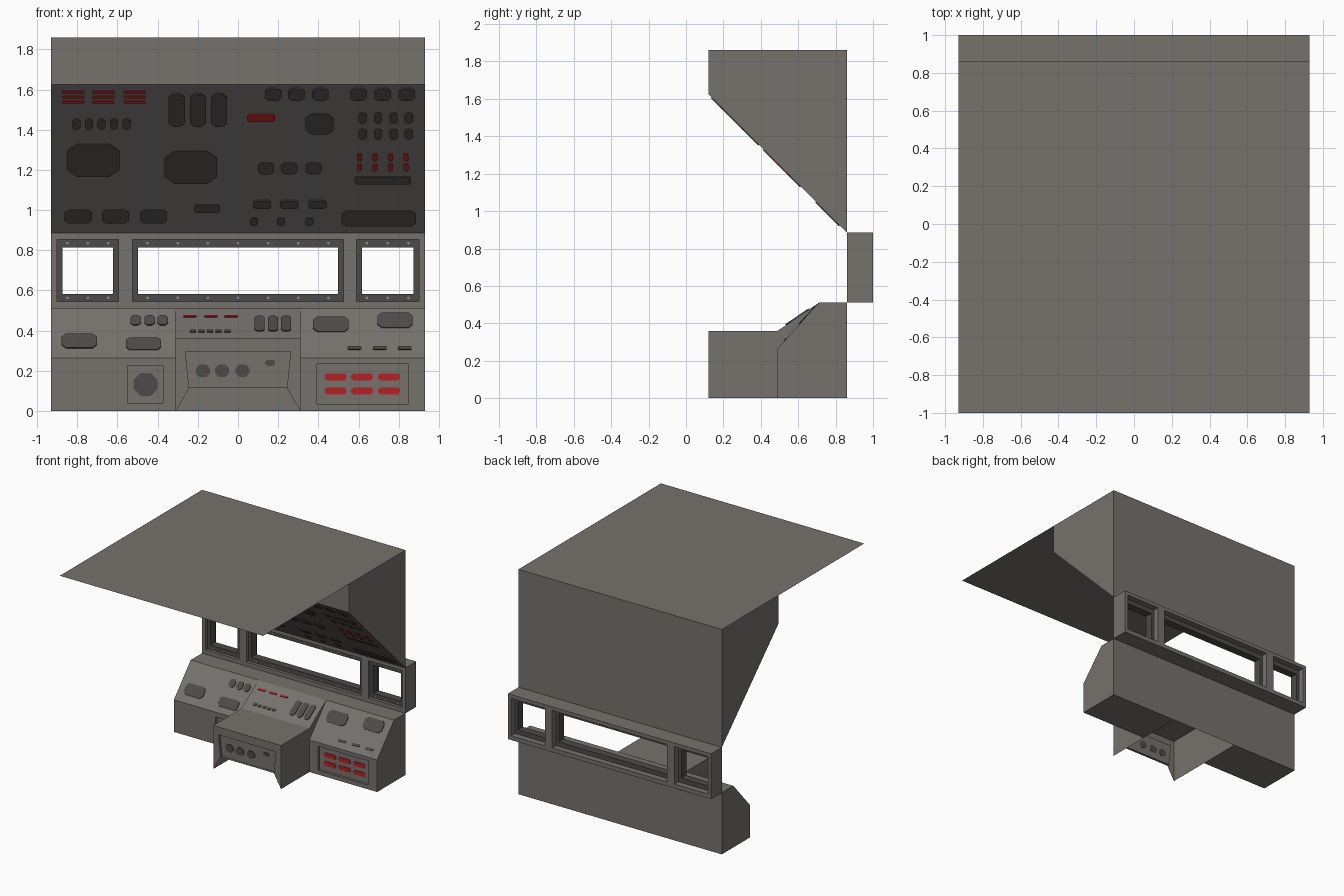
import bpy, bmesh
from mathutils import Vector

if "Cube" in bpy.data.objects:
    bpy.data.objects.remove(bpy.data.objects["Cube"])


def material(name, rgb):
    m = bpy.data.materials.new(name)
    m.diffuse_color = (*rgb, 1)
    m.use_nodes = True
    m.node_tree.nodes["Principled BSDF"].inputs["Base Color"].default_value = m.diffuse_color
    return m


GREY = material("warm_grey", (0.18, 0.168, 0.155))
DARK = material("dark_grey", (0.075, 0.07, 0.066))
RED = material("indicator_red", (0.46, 0.016, 0.018))
BOLT = material("bolt_grey", (0.3, 0.29, 0.28))


def finish(name, bm, mat):
    bmesh.ops.recalc_face_normals(bm, faces=bm.faces)
    me = bpy.data.meshes.new(name)
    bm.to_mesh(me)
    bm.free()
    me.materials.append(mat)
    ob = bpy.data.objects.new(name, me)
    bpy.context.collection.objects.link(ob)
    return ob


def prism(name, profile, x0, x1, mat=GREY):
    """Extrude a (y, z) side profile along x."""
    bm = bmesh.new()
    f = bm.faces.new([bm.verts.new((x0, y, z)) for y, z in profile])
    r = bmesh.ops.extrude_face_region(bm, geom=[f])
    for v in r["geom"]:
        if isinstance(v, bmesh.types.BMVert):
            v.co.x = x1
    return finish(name, bm, mat)


def box(name, x0, x1, y0, y1, z0, z1, mat=GREY):
    return prism(name, [(y0, z0), (y1, z0), (y1, z1), (y0, z1)], x0, x1, mat)


def cut(ob, *dims):
    """Subtract a box from an object."""
    c = box("cutter", *dims)
    c.hide_render = True
    m = ob.modifiers.new("cut", "BOOLEAN")
    m.operation, m.solver, m.object = "DIFFERENCE", "EXACT", c
    bpy.context.view_layer.objects.active = ob
    bpy.ops.object.modifier_apply(modifier="cut")
    bpy.data.objects.remove(c, do_unlink=True)


def drop_faces(ob, z):
    """Leave a shell open by removing its horizontal faces at height z."""
    bm = bmesh.new()
    bm.from_mesh(ob.data)
    gone = [f for f in bm.faces if all(abs(v.co.z - z) < 1e-4 for v in f.verts)]
    bmesh.ops.delete(bm, geom=gone, context="FACES")
    bm.to_mesh(ob.data)
    bm.free()


def plates(name, panel, xs, zs, w, h, mat=DARK, t=0.006):
    """Grid of chamfered plates on a panel given by its lower and upper (y, z)."""
    (ya, za), (yb, zb) = panel
    up = Vector((0, yb - ya, zb - za)).normalized()
    normal = Vector((1, 0, 0)).cross(up)
    hh = h / up.z / 2
    hw = w / 2
    c = 0.3 * min(w, h)
    bm = bmesh.new()
    for x in xs:
        for z in zs:
            k = (z - za) / (zb - za)
            o = Vector((x, ya + k * (yb - ya), z))
            pts = [(-hw + c, -hh), (hw - c, -hh), (hw, -hh + c), (hw, hh - c),
                   (hw - c, hh), (-hw + c, hh), (-hw, hh - c), (-hw, -hh + c)]
            base = [o + Vector((u, 0, 0)) + up * v for u, v in pts]
            lo = [bm.verts.new(p - normal * 0.002) for p in base]
            hi = [bm.verts.new(p + normal * t) for p in base]
            bm.faces.new(lo)
            bm.faces.new(hi)
            for i in range(8):
                j = (i + 1) % 8
                bm.faces.new((lo[i], lo[j], hi[j], hi[i]))
    return finish(name, bm, mat)


def steps(start, step, n):
    return [start + step * i for i in range(n)]


W = 0.93

# Roof sheet and overhead console
bm = bmesh.new()
bm.faces.new([bm.verts.new(p) for p in
              [(-W, -1, 1.86), (W, -1, 1.86), (W, 0.86, 1.86), (-W, 0.86, 1.86)]])
finish("roof", bm, GREY)
over = prism("overhead_console",
             [(0.12, 1.86), (0.12, 1.625), (0.86, 0.885), (0.86, 1.86)], -W, W)
drop_faces(over, 1.86)

# Window wall with recessed dark frames
wall = box("window_wall", -W, W, 0.86, 1.0, 0.51, 0.885)
for side, x0, x1, n in (("left", -0.9, -0.595, 3), ("middle", -0.525, 0.525, 7),
                        ("right", 0.59, 0.9, 3)):
    cut(wall, x0, x1, 0.8, 1.1, 0.545, 0.855)
    fr = box(side + "_window_frame", x0, x1, 0.885, 0.95, 0.545, 0.855, DARK)
    cut(fr, x0 + 0.027, x1 - 0.027, 0.8, 1.1, 0.582, 0.815)
    gap = (x1 - x0) / n
    plates(side + "_window_bolts", ((0.885, 0), (0.885, 1)),
           steps(x0 + gap / 2, gap, n), (0.563, 0.836), 0.012, 0.012, BOLT, 0.004)

# Side consoles with recessed front panels
side_profile = [(0.49, 0), (0.49, 0.265), (0.71, 0.51), (0.86, 0.51), (0.86, 0)]
left = prism("left_console", side_profile, -W, -0.31)
cut(left, -0.55, -0.37, 0.4, 0.51, 0.04, 0.225)
right = prism("right_console", side_profile, 0.31, W)
cut(right, 0.39, 0.845, 0.4, 0.51, 0.035, 0.235)

# Centre console, open underneath
mid = prism("centre_console", [(0.12, 0), (0.12, 0.36), (0.49, 0.36), (0.71, 0.51),
                               (0.86, 0.51), (0.86, 0)], -0.31, 0.31)
drop_faces(mid, 0)
bm = bmesh.new()
bm.from_mesh(mid.data)
front = [f for f in bm.faces if all(abs(v.co.y - 0.12) < 1e-4 for v in f.verts)]
bmesh.ops.inset_region(bm, faces=front, thickness=0.067)
for v in front[0].verts:
    v.co.z = 0.115 if v.co.z < 0.18 else 0.295
r = bmesh.ops.extrude_face_region(bm, geom=front)
for v in r["geom"]:
    if isinstance(v, bmesh.types.BMVert):
        v.co.y += 0.02
bmesh.ops.delete(bm, geom=[f for f in front if f.is_valid], context="FACES")
bmesh.ops.recalc_face_normals(bm, faces=bm.faces)
bm.to_mesh(mid.data)
bm.free()

# Overhead console controls
P = ((0.86, 0.885), (0.12, 1.625))
plates("overhead_red_strips", P, (-0.82, -0.67, -0.515), (1.59, 1.565, 1.54), 0.11, 0.009, RED)
plates("overhead_knobs", P, steps(-0.805, 0.0625, 5), [1.43], 0.04, 0.05)
plates("overhead_left_screen", P, [-0.72], [1.25], 0.26, 0.16)
plates("overhead_low_pads", P, (-0.795, -0.61, -0.42), [0.97], 0.135, 0.065)
plates("overhead_tall_pads", P, (-0.305, -0.2, -0.095), [1.5], 0.08, 0.165)
plates("overhead_middle_screen", P, [-0.235], [1.215], 0.26, 0.16)
plates("overhead_small_bar", P, [-0.155], [1.01], 0.13, 0.038)
plates("overhead_red_display", P, [0.115], [1.46], 0.14, 0.035, RED)
plates("overhead_top_switches", P, (0.175, 0.29, 0.41, 0.6, 0.72, 0.84), [1.577], 0.082, 0.06)
plates("overhead_square_screen", P, [0.405], [1.43], 0.14, 0.1)
plates("overhead_middle_switches", P, (0.14, 0.255, 0.375), [1.21], 0.08, 0.055)
plates("overhead_oval_switches", P, (0.12, 0.255, 0.395), [1.03], 0.09, 0.04)
plates("overhead_small_knobs", P, (0.08, 0.215, 0.355), [0.945], 0.04, 0.038)
plates("overhead_knob_grid", P, steps(0.62, 0.077, 4), (1.46, 1.38), 0.042, 0.05)
plates("overhead_red_lights", P, steps(0.605, 0.077, 4), (1.265, 1.215), 0.025, 0.035, RED)
plates("overhead_long_bar", P, [0.72], [1.15], 0.28, 0.037)
plates("overhead_wide_pad", P, [0.7], [0.96], 0.37, 0.075)

# Side console controls
P = ((0.49, 0.265), (0.71, 0.51))
plates("left_console_screens", P, [-0.79], [0.347], 0.175, 0.07)
plates("left_console_pad", P, [-0.47], [0.333], 0.175, 0.06)
plates("left_console_knobs", P, (-0.51, -0.44, -0.375), [0.45], 0.052, 0.048)
plates("right_console_screen", P, [0.462], [0.43], 0.178, 0.075)
plates("right_console_pad", P, [0.782], [0.45], 0.175, 0.075)
plates("right_console_switches", P, (0.58, 0.705, 0.83), [0.312], 0.068, 0.014)
P = ((0.51, 0), (0.51, 1))
plates("left_front_button", P, [-0.46], [0.133], 0.12, 0.115)
plates("right_front_red_buttons", P, (0.485, 0.618, 0.752), (0.17, 0.1), 0.11, 0.035, RED)

# Centre console controls
P = ((0.49, 0.36), (0.71, 0.51))
plates("centre_red_strips", P, (-0.24, -0.135, -0.035), [0.47], 0.065, 0.008, RED)
plates("centre_small_switches", P, steps(-0.225, 0.043, 5), [0.396], 0.03, 0.012)
plates("centre_tall_knobs", P, (0.108, 0.174, 0.24), [0.433], 0.05, 0.075)
P = ((0.14, 0), (0.14, 1))
plates("centre_front_dials", P, (-0.175, -0.08, 0.022), [0.2], 0.07, 0.062)
plates("centre_front_knob", P, [0.16], [0.24], 0.05, 0.03)
